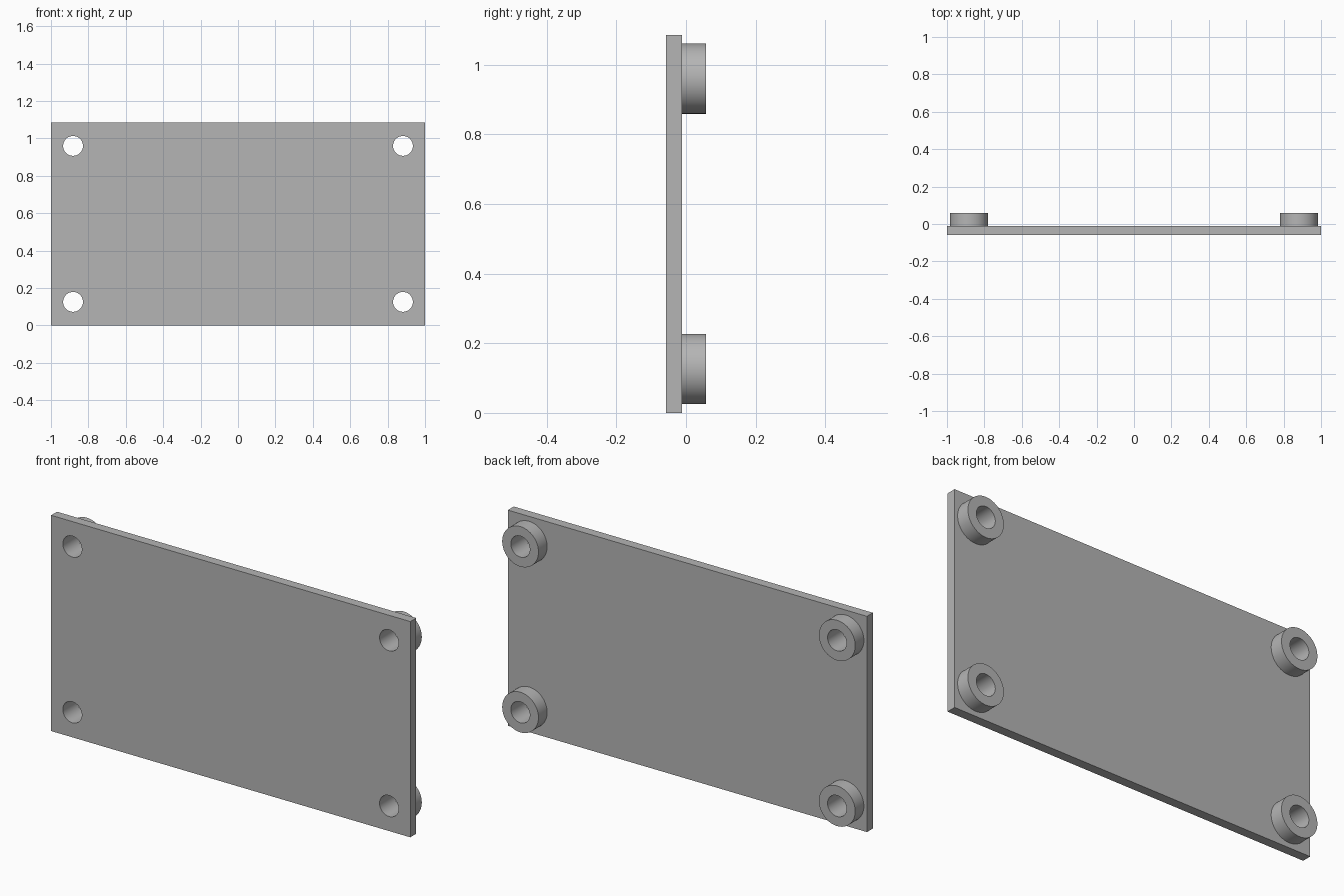
import bpy
from math import radians

cube = bpy.data.objects.get("Cube")
if cube:
    bpy.data.objects.remove(cube, do_unlink=True)

WIDTH, HEIGHT = 2.0, 1.086
FRONT, PLATE_BACK, BOSS_BACK = -0.058, -0.011, 0.058
BOSS_RADIUS, HOLE_RADIUS = 0.101, 0.053
INSET_X, INSET_Z = 0.118, 0.126

grey = bpy.data.materials.new("plain grey")
grey.use_nodes = True
colour = (0.46, 0.46, 0.46, 1)
grey.diffuse_color = colour
grey.node_tree.nodes["Principled BSDF"].inputs["Base Color"].default_value = colour


def cylinder(name, radius, x, z, y0, y1):
    """Cylinder running along y from y0 to y1."""
    bpy.ops.mesh.primitive_cylinder_add(
        vertices=64, radius=radius, depth=y1 - y0,
        location=(x, (y0 + y1) / 2, z), rotation=(radians(90), 0, 0))
    obj = bpy.context.object
    obj.name = name
    obj.data.materials.append(grey)
    return obj


def drill(obj, cutter):
    """Cut a hole through the object and apply the cut."""
    mod = obj.modifiers.new("hole", "BOOLEAN")
    mod.operation = "DIFFERENCE"
    mod.solver = "EXACT"
    mod.object = cutter
    bpy.ops.object.select_all(action="DESELECT")
    obj.select_set(True)
    bpy.context.view_layer.objects.active = obj
    bpy.ops.object.modifier_apply(modifier=mod.name)


def smooth(obj):
    bpy.ops.object.select_all(action="DESELECT")
    obj.select_set(True)
    bpy.context.view_layer.objects.active = obj
    bpy.ops.object.shade_smooth_by_angle(angle=radians(30))


# Flat plate
bpy.ops.mesh.primitive_cube_add(size=1, location=(0, (FRONT + PLATE_BACK) / 2, HEIGHT / 2))
plate = bpy.context.object
plate.name = "plate"
plate.scale = (WIDTH, PLATE_BACK - FRONT, HEIGHT)
bpy.ops.object.transform_apply(location=False, rotation=False, scale=True)
plate.data.materials.append(grey)

# Round bosses on the back corners, each drilled right through the plate
for side, x in (("left", WIDTH / 2 - INSET_X), ("right", INSET_X - WIDTH / 2)):
    for level, z in (("lower", INSET_Z), ("upper", HEIGHT - INSET_Z)):
        boss = cylinder(f"{level}_{side}_boss", BOSS_RADIUS, x, z, PLATE_BACK, BOSS_BACK)
        cutter = cylinder("hole_cutter", HOLE_RADIUS, x, z, FRONT - 0.1, BOSS_BACK + 0.1)
        cutter.hide_render = True
        drill(boss, cutter)
        drill(plate, cutter)
        bpy.data.objects.remove(cutter, do_unlink=True)
        smooth(boss)
smooth(plate)
